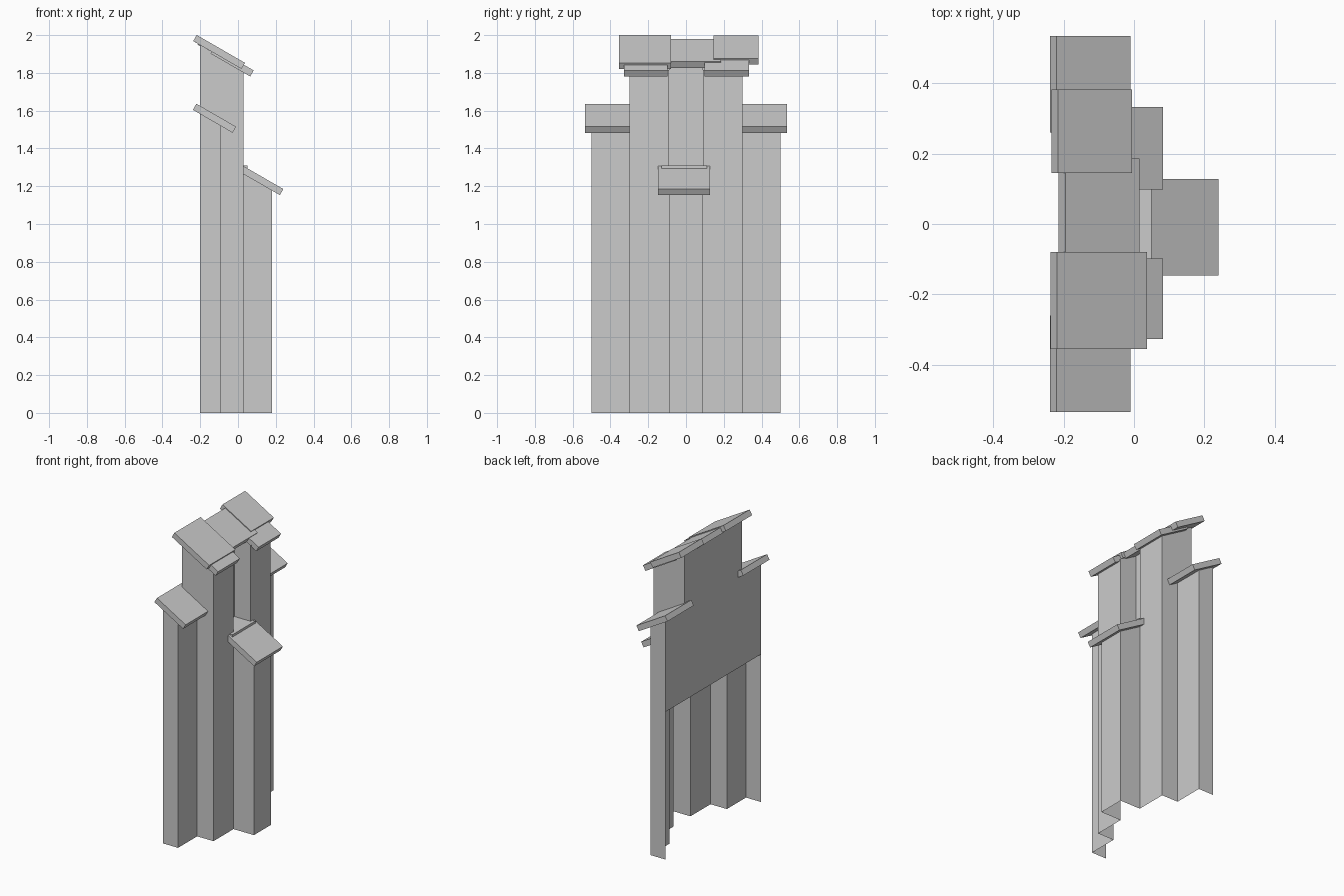
import bpy, bmesh, math
from mathutils import Matrix, Vector

cube = bpy.data.objects.get("Cube")
if cube:
    bpy.data.objects.remove(cube, do_unlink=True)

stone = bpy.data.materials.new("stone_grey")
stone.use_nodes = True
grey = (0.6, 0.6, 0.6, 1)
stone.diffuse_color = grey
stone.node_tree.nodes["Principled BSDF"].inputs["Base Color"].default_value = grey

PITCH = math.radians(30)
SLOPE = math.tan(PITCH)
THICK = 0.037
BACK, SIDE, MID, NOSE = -0.2, -0.09, 0.03, 0.18   # wall planes along x


def finish(name, bm):
    mesh = bpy.data.meshes.new(name)
    bm.to_mesh(mesh)
    bm.free()
    mesh.materials.append(stone)
    bpy.context.collection.objects.link(bpy.data.objects.new(name, mesh))


def box(name, matrix):
    bm = bmesh.new()
    bmesh.ops.create_cube(bm, size=1, matrix=matrix)
    finish(name, bm)


def slab(name, x, z, y0, y1, length=0.243):
    """Tilted roof slab, placed by its upper front edge."""
    along = Vector((math.cos(PITCH), 0, -math.sin(PITCH)))
    normal = Vector((math.sin(PITCH), 0, math.cos(PITCH)))
    centre = Vector((x, (y0 + y1) / 2, z)) - along * length / 2 - normal * THICK / 2
    box(name, Matrix.Translation(centre) @ Matrix.Rotation(PITCH, 4, "Y")
        @ Matrix.Diagonal((length, y1 - y0, THICK, 1)))


def low(x):      # wall top under the side roofs
    return 1.605 - SLOPE * (x + 0.22)


def high(x):     # wall top under the upper roofs
    return 1.947 - SLOPE * (x - BACK)


def nose(x):     # wall top under the projecting roof
    return 1.19 - SLOPE * (x - NOSE)


def level(z):
    return lambda x: z


ground, ledge = level(0), level(1.28)


def walls(name, panels):
    """Thin upright panels, each facing right of its direction of travel."""
    bm = bmesh.new()
    for p, q, bottom, top in panels:
        bm.faces.new([bm.verts.new((x, y, f(x))) for (x, y), f in
                      ((p, bottom), (q, bottom), (q, top), (p, top))])
    bmesh.ops.remove_doubles(bm, verts=bm.verts, dist=1e-4)
    finish(name, bm)


def mirrored(panels):
    return panels + [((q[0], -q[1]), (p[0], -p[1]), b, t) for p, q, b, t in panels]


# Stepped walls, open at the lower back
walls("outer_walls", mirrored([
    ((BACK, -0.5), (SIDE, -0.5), ground, low),
    ((SIDE, -0.5), (SIDE, -0.3), ground, low)]))
walls("tower_walls", mirrored([
    ((SIDE, -0.3), (MID, -0.3), ground, high),
    ((BACK, -0.3), (SIDE, -0.3), low, high),
    ((MID, -0.3), (MID, -0.09), ground, high)]))
walls("nose_walls", mirrored([((MID, -0.09), (NOSE, -0.09), ground, nose)])
      + [((NOSE, -0.09), (NOSE, 0.09), ground, nose)])
walls("recess_walls", mirrored([((MID, -0.09), (SIDE, -0.09), ledge, high)])
      + [((SIDE, -0.09), (SIDE, 0.09), ledge, high)])

# Back panel with raised centre
back = level(0.98)
walls("back_panel", mirrored([((BACK, -0.3), (BACK, -0.5), back, low)])
      + [((BACK, 0.3), (BACK, -0.3), back, high)])

# Flat ledge at the foot of the recess
box("recess_ledge", Matrix.Translation((-0.02, -0.01, 1.29))
    @ Matrix.Diagonal((0.14, 0.24, 0.04, 1)))

# Roof slabs
for name, s in (("near", -1), ("far", 1)):
    y0, y1 = sorted((s * 0.26, s * 0.535))
    slab("side_roof_" + name, -0.01, 1.515, y0, y1)
slab("nose_roof", 0.24, 1.185, -0.147, 0.128)
slab("centre_roof", 0.015, 1.859, -0.09, 0.186)
slab("top_roof_near", 0.037, 1.853, -0.355, -0.08, 0.295)
slab("top_roof_far", -0.005, 1.877, 0.145, 0.383)
slab("front_roof_near", 0.083, 1.813, -0.327, -0.098)
slab("front_roof_far", 0.083, 1.813, 0.098, 0.333)
